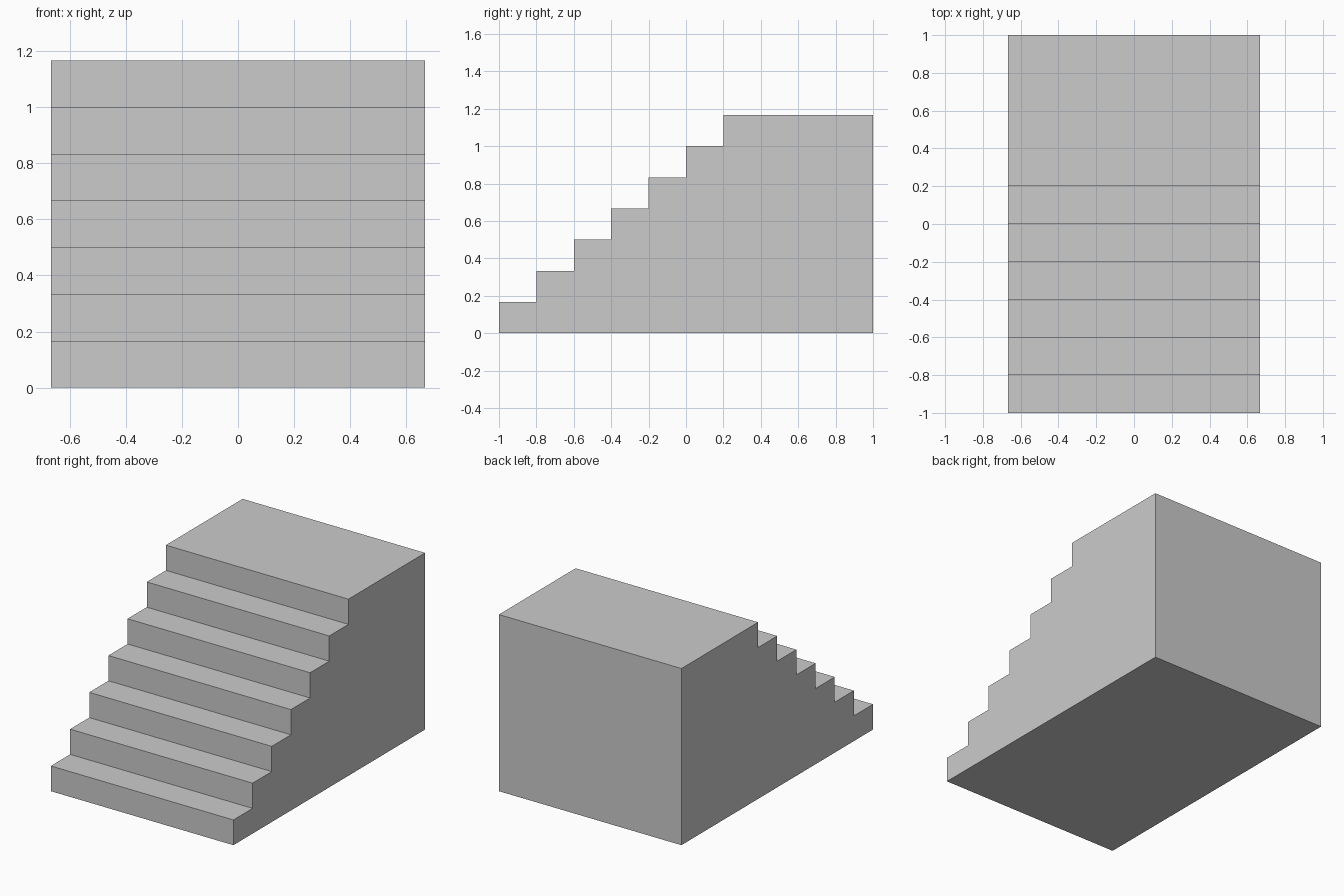
import bpy
import bmesh

if "Cube" in bpy.data.objects:
    bpy.data.objects.remove(bpy.data.objects["Cube"])

STEPS = 7          # risers, the last one leads to the landing
RISE = 1.1667 / STEPS
TREAD = 0.2
HALF_WIDTH = 0.6667

# Side profile (y, z): stepped front, then landing and back wall
profile = []
for i in range(STEPS):
    y = -1 + i * TREAD
    profile += [(y, i * RISE), (y, (i + 1) * RISE)]
profile += [(1, STEPS * RISE), (1, 0)]

# Extrude the profile across the width
bm = bmesh.new()
side = bm.faces.new([bm.verts.new((-HALF_WIDTH, y, z)) for y, z in profile])
result = bmesh.ops.extrude_face_region(bm, geom=[side], use_keep_orig=True)
moved = [g for g in result["geom"] if isinstance(g, bmesh.types.BMVert)]
bmesh.ops.translate(bm, verts=moved, vec=(2 * HALF_WIDTH, 0, 0))
bmesh.ops.recalc_face_normals(bm, faces=bm.faces)

mesh = bpy.data.meshes.new("staircase")
bm.to_mesh(mesh)
bm.free()
bpy.context.collection.objects.link(bpy.data.objects.new("staircase", mesh))
